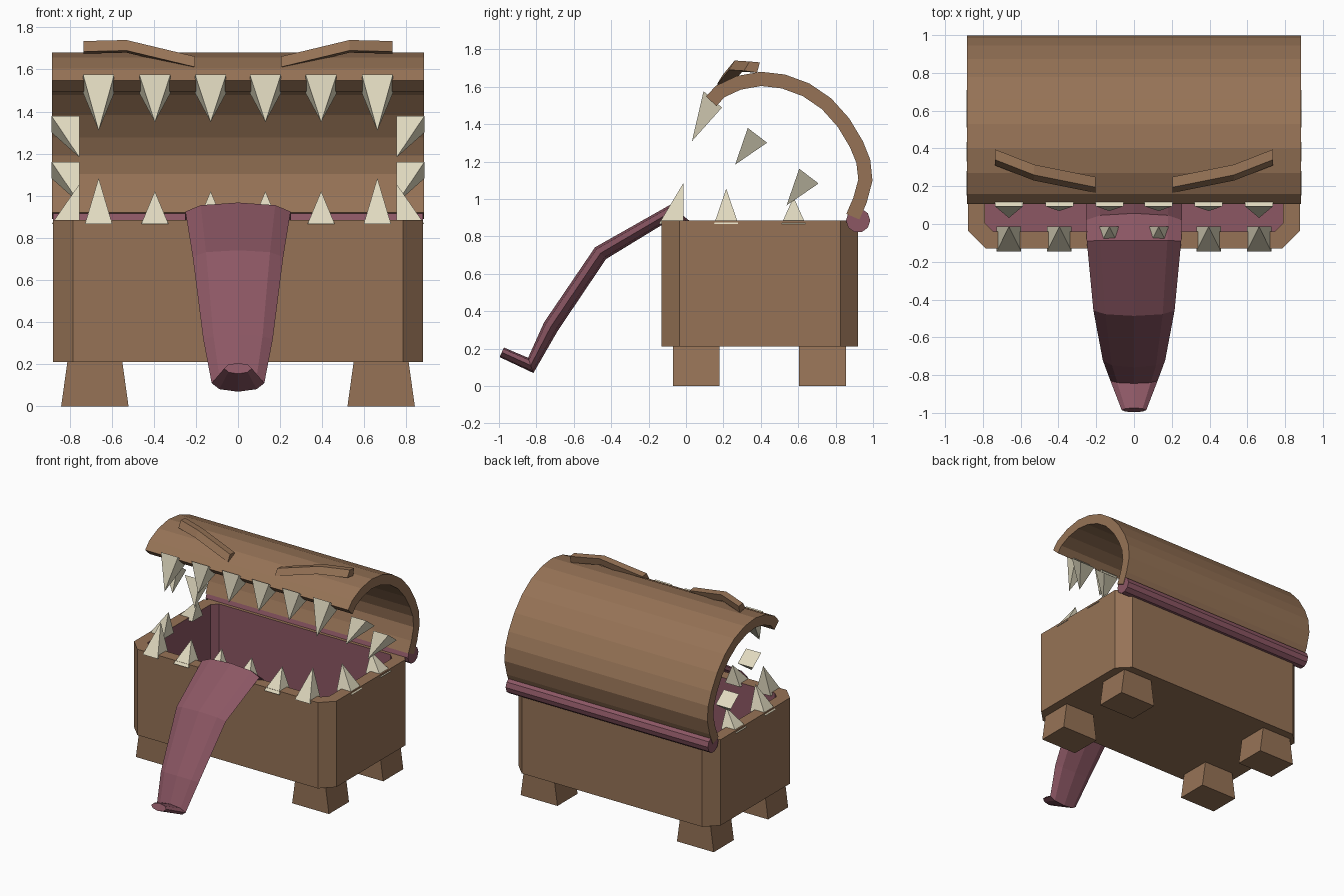
import bpy, bmesh
from math import sin, cos, pi
from mathutils import Vector

cube = bpy.data.objects.get("Cube")
if cube:
    bpy.data.objects.remove(cube, do_unlink=True)


def material(name, rgb):
    mat = bpy.data.materials.new(name)
    mat.use_nodes = True
    mat.diffuse_color = (*rgb, 1)
    mat.node_tree.nodes["Principled BSDF"].inputs["Base Color"].default_value = (*rgb, 1)
    return mat


wood = material("brown wood", (0.305, 0.171, 0.093))
flesh = material("dusky pink", (0.262, 0.095, 0.127))
ivory = material("ivory", (0.753, 0.701, 0.527))


def loft(name, rings, *mats, rule=None):
    """Skin a row of equal rings, close both ends, colour faces by a rule."""
    bm = bmesh.new()
    loops = [[bm.verts.new(p) for p in ring] for ring in rings]
    n = len(loops[0])
    for a, b in zip(loops, loops[1:]):
        for i in range(n):
            j = (i + 1) % n
            bm.faces.new((a[i], a[j], b[j], b[i]))
    bm.faces.new(loops[0])
    bm.faces.new(loops[-1])
    return finish(name, bm, mats, rule)


def finish(name, bm, mats, rule=None):
    bmesh.ops.recalc_face_normals(bm, faces=bm.faces)
    if rule:
        for f in bm.faces:
            f.material_index = rule(f)
    mesh = bpy.data.meshes.new(name)
    bm.to_mesh(mesh)
    bm.free()
    for m in mats:
        mesh.materials.append(m)
    obj = bpy.data.objects.new(name, mesh)
    bpy.context.collection.objects.link(obj)
    return obj


def sweep_normals(path):
    """Left-hand normals of a path in the y-z plane."""
    out = []
    for i, _ in enumerate(path):
        dirs = [(Vector(path[k + 1]) - Vector(path[k])).normalized()
                for k in (i - 1, i) if 0 <= k < len(path) - 1]
        t = sum(dirs, Vector((0, 0))).normalized()
        out.append(Vector((-t.y, t.x)))
    return out


# Open chest with chamfered corners and a lined hollow
MID_Y = 0.395


def octagon(hx, hy, cut, z):
    quarter = [(hx, hy - cut), (hx - cut, hy)]
    half = quarter + [(-x, y) for x, y in reversed(quarter)]
    return [(x, MID_Y + y, z) for x, y in half + [(-x, -y) for x, y in half]]


outer, inner = (0.88, 0.525, 0.095), (0.79, 0.435, 0.045)


def lining(face):
    c = face.calc_center_median()
    inside = abs(c.x) < 0.8 and abs(c.y - MID_Y) < 0.445 and 0.25 < c.z < 0.88
    return int(inside)


loft("chest_body", [octagon(*outer, 0.21), octagon(*outer, 0.885),
                    octagon(*inner, 0.885), octagon(*inner, 0.3)],
     wood, flesh, rule=lining)

# Feet, splayed sideways
for sx, side in ((1, "left"), (-1, "right")):
    for y, end in ((0.055, "front"), (0.73, "back")):
        rings = [[(sx * (0.68 + a * w), y + b * 0.125, z)
                  for a, b in ((-1, -1), (1, -1), (1, 1), (-1, 1))]
                 for w, z in ((0.16, 0), (0.13, 0.215))]
        loft(f"{end}_{side}_foot", rings, wood)

# Curved lid shell, open at both ends
arc = [(0.107, 1.548), (0.16, 1.605), (0.27, 1.657), (0.40, 1.68), (0.53, 1.665),
       (0.66, 1.617), (0.777, 1.537), (0.873, 1.43), (0.945, 1.31), (0.985, 1.21),
       (0.997, 1.098), (0.966, 0.98), (0.927, 0.89)]
rings = []
for p, n in zip(arc, sweep_normals(arc)):
    q = Vector(p) - n * 0.076
    rings.append([(-0.883, *p), (0.883, *p), (0.883, *q), (-0.883, *q)])
loft("lid", rings, wood)

# Fleshy hinge roll along the back
loft("hinge", [[(x, 0.92 + 0.065 * cos(i * pi / 5), 0.885 + 0.065 * sin(i * pi / 5))
                for i in range(10)] for x in (-0.88, 0.88)], flesh)

# Tongue, from inside the chest over the front rim to a curled tip
path = [(0.5, 0.34), (0.14, 0.37), (0.02, 0.83), (-0.09, 0.925), (-0.457, 0.71),
        (-0.722, 0.318), (-0.83, 0.11), (-0.985, 0.18)]
widths = (0.25, 0.255, 0.255, 0.25, 0.215, 0.165, 0.125, 0.065)
rings = []
for p, n, w in zip(path, sweep_normals(path), widths):
    thick = 0.028 if w < 0.1 else 0.043
    ring = []
    for i in range(8):
        a = i * pi / 4
        q = Vector(p) + n * thick * sin(a)
        ring.append((w * cos(a), q.x, q.y))
    rings.append(ring)
loft("tongue", rings, flesh)


def tooth(name, base, across, inward, height, half=0.065):
    """Square pyramid whose tip stands over the middle of its inner edge."""
    base, u, v = Vector(base), Vector(across).normalized(), Vector(inward).normalized()
    up = u.cross(v)
    bm = bmesh.new()
    quad = [bm.verts.new(base + u * a * half + v * b * 0.066)
            for a, b in ((-1, -1), (1, -1), (1, 1), (-1, 1))]
    tip = bm.verts.new(base + v * 0.066 + up * height)
    bm.faces.new(quad)
    for i in range(4):
        bm.faces.new((quad[i], quad[(i + 1) % 4], tip))
    finish(name, bm, [ivory])


# Front teeth: the outermost pair is longest
for sx, side in ((1, "left"), (-1, "right")):
    for i, x in enumerate((0.13, 0.395, 0.662)):
        long = i == 2
        tooth(f"lower_front_tooth_{side}_{i + 1}", (sx * x, -0.08, 0.865),
              (1, 0, 0), (0, 1, 0), 0.22 if long else 0.157)
        tooth(f"upper_front_tooth_{side}_{i + 1}", (sx * x, 0.143, 1.532),
              (-1, 0, 0), (0, 0.745, -0.667), 0.24 if long else 0.185, 0.074)
    # Side teeth: upright below, tilted with the lid above
    for i, (y, h) in enumerate(((0.215, 0.19), (0.575, 0.145))):
        tooth(f"lower_side_tooth_{side}_{i + 1}", (sx * 0.82, y, 0.865),
              (0, sx, 0), (-sx, 0, 0), h)
    for i, (y, z) in enumerate(((0.382, 1.34), (0.657, 1.122))):
        tooth(f"upper_side_tooth_{side}_{i + 1}", (sx * 0.82, y, z),
              (0, -sx * 0.8, sx * 0.61), (-sx, 0, 0), 0.197)

    # Angry brow: bent bar with a tilted cross-section
    rings = [[(sx * x, y + a, z + b) for a, b in
              ((0, 0), (0.03, 0.05), (0.085, 0.045), (0.07, -0.01))]
             for x, y, z in ((0.205, 0.165, 1.612), (0.53, 0.23, 1.69), (0.735, 0.31, 1.685))]
    loft(f"{side}_brow", rings, wood)
